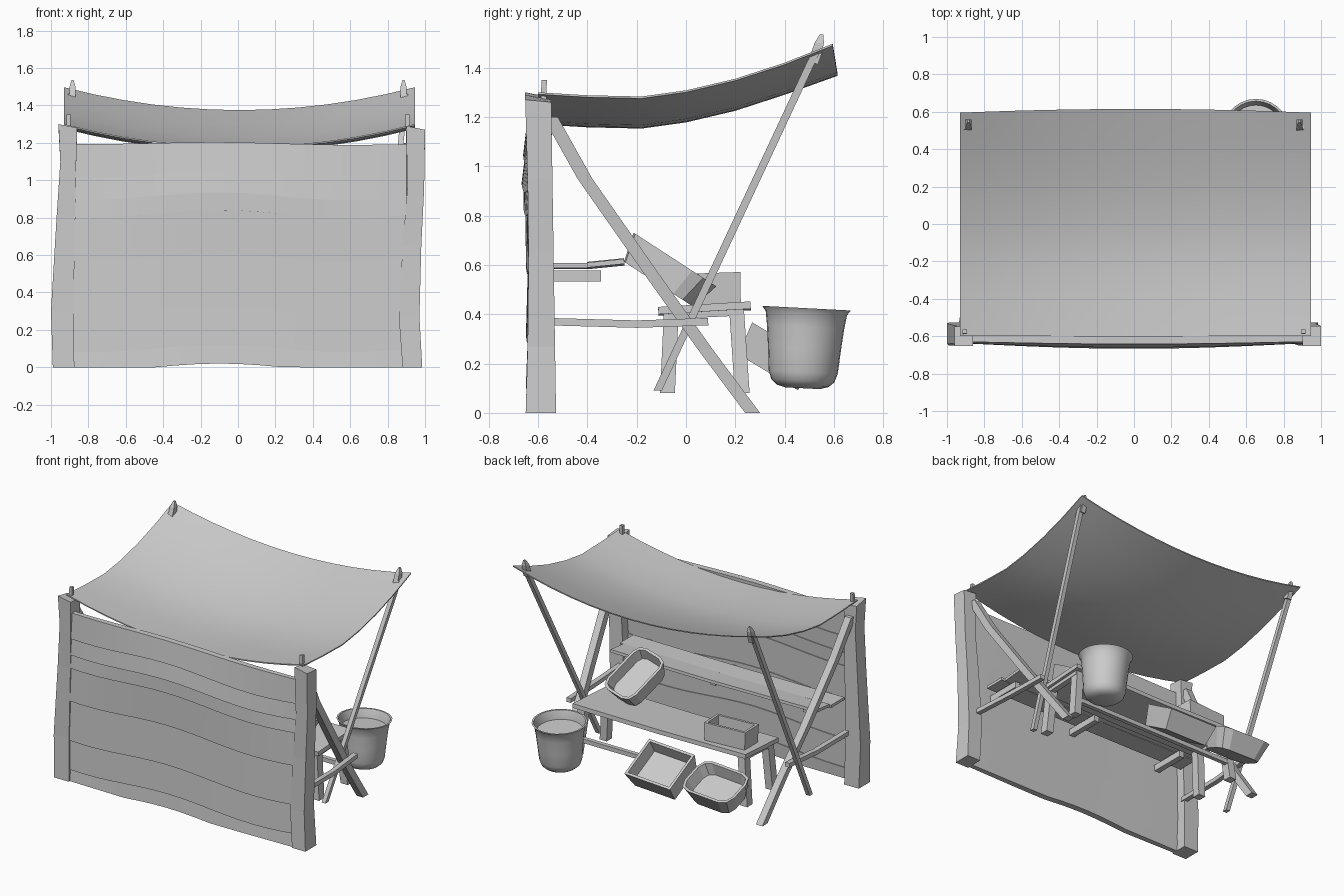
import bpy, bmesh, math
from mathutils import Vector, Matrix

if "Cube" in bpy.data.objects:
    bpy.data.objects.remove(bpy.data.objects["Cube"])


def loft(name, rings, smooth=False, matrix=None):
    """Skin a list of equal-length closed rings and cap both ends."""
    bm = bmesh.new()
    vs = [[bm.verts.new(p) for p in r] for r in rings]
    n = len(rings[0])
    for a, b in zip(vs, vs[1:]):
        for i in range(n):
            j = (i + 1) % n
            bm.faces.new((a[i], a[j], b[j], b[i]))
    bm.faces.new(vs[0][::-1])
    bm.faces.new(vs[-1])
    bmesh.ops.recalc_face_normals(bm, faces=bm.faces)
    me = bpy.data.meshes.new(name)
    bm.to_mesh(me)
    bm.free()
    ob = bpy.data.objects.new(name, me)
    bpy.context.collection.objects.link(ob)
    if matrix:
        ob.matrix_world = matrix
    if smooth:
        bpy.ops.object.select_all(action='DESELECT')
        ob.select_set(True)
        bpy.context.view_layer.objects.active = ob
        bpy.ops.object.shade_smooth_by_angle(angle=math.radians(35))
    return ob


def beam(name, pts, w, d, side=(1, 0, 0), flat=False):
    """Rectangular timber along a path: w across 'side', d the other way; flat = level-cut ends."""
    pts = [Vector(p) for p in pts]
    s = Vector(side)
    rings = []
    for i, p in enumerate(pts):
        t = (pts[min(i + 1, len(pts) - 1)] - pts[max(i - 1, 0)]).normalized()
        o = Vector((0, 1, 0)) if flat else t.cross(s).normalized()
        rings.append([p + s * a * w / 2 + o * b * d / 2
                      for a, b in ((-1, -1), (1, -1), (1, 1), (-1, 1))])
    return loft(name, rings)


def rounded_rect(w, l, r, z, seg):
    pts = []
    for k, (sx, sy) in enumerate(((1, 1), (-1, 1), (-1, -1), (1, -1))):
        if seg == 0:
            pts.append((sx * w / 2, sy * l / 2, z))
            continue
        for i in range(seg + 1):
            a = math.pi / 2 * (k + i / seg)
            pts.append((sx * (w / 2 - r) + r * math.cos(a), sy * (l / 2 - r) + r * math.sin(a), z))
    return pts


def tray(name, w, l, h, loc, tilt, yaw, taper, r=0.0, seg=0, t=0.018):
    """Open container, origin at the centre of its rim."""
    f = 0.6
    k = 1 - (1 - taper) * f
    rings = [rounded_rect(w * taper, l * taper, r * taper, -h, seg),
             rounded_rect(w, l, r, 0, seg),
             rounded_rect(w - 2 * t, l - 2 * t, r * 0.8, 0, seg),
             rounded_rect(w * k - 2 * t, l * k - 2 * t, r * 0.7, -h * f, seg)]
    m = (Matrix.Translation(loc) @ Matrix.Rotation(math.radians(tilt), 4, 'X')
         @ Matrix.Rotation(math.radians(yaw), 4, 'Z'))
    loft(name, rings, matrix=m)


# Corner posts, slightly crooked: (z, x left, x right)
POSTS = {
    'left_post': ((0, -.99, -.875), (.3, -1.0, -.88), (.8, -.97, -.87), (1.1, -.95, -.865), (1.28, -.96, -.86)),
    'right_post': ((0, .88, .985), (.27, .86, .97), (.65, .88, .98), (.95, .905, .995), (1.27, .9, 1.0))}
for name, rows in POSTS.items():
    rings = []
    for z, a, b in rows:
        y0, y1 = -.65 + .012 * math.sin(z * 2.6), -.527 - .02 * z / 1.3
        dz = .02 if z > 1.2 else 0
        rings.append([(a, y0, z + dz), (b, y0, z), (b, y1, z - dz / 2), (a, y1, z)])
    loft(name, rings)

# Wavy wall boards, slightly lapped
edges = [0, .1, .305, .585, .82, .915, 1.03, 1.197]
for i, (z0, z1) in enumerate(zip(edges, edges[1:])):
    rings = []
    for k in range(17):
        x = -.89 + 1.79 * k / 16

        def wave(z):
            amp = .006 if z > 1.1 else .02
            return max(0, z + amp * math.cos((x + .1) * 4.6)) - .003 * x * z

        def front(z):
            return -.632 - math.cos(x * 1.7) * (.012 + .018 * math.exp(-((z - .93) / .15) ** 2))
        rings.append([(x, front(z0) - .005, wave(z0)), (x, front(z1) + .003, wave(z1)),
                      (x, -.598, wave(z1)), (x, -.604, wave(z0))])
    loft('wall_board', rings, smooth=True)

# Sagging cloth canopy
profile = [(-.6, 1.3), (-.4, 1.288), (-.18, 1.283), (0, 1.308), (.2, 1.355), (.4, 1.42), (.595, 1.497)]
N = 12
rings = []
for k in range(N + 1):
    u = -1 + 2 * k / N
    top = [(.008 + u * .937, y + (.02 * (1 - u * u) if y > .5 else 0), z - .122 * (1 - u * u))
           for y, z in profile]
    rings.append(top + [(x, y, z - .008) for x, y, z in reversed(top)])
loft('canopy', rings, smooth=True)

# Side frames: canopy poles, braces, rails and pegs
for s, foot, brace_x in ((-1, -.89, -.785), (1, .765, .79)):
    beam('canopy_pole', [(foot, -.115, .09), (s * .895, .525, 1.46)], .03, .034, flat=True)
    beam('pole_tip', [(s * .885, .515, 1.42), (s * .885, .535, 1.475)], .034, .042)
    loft('pole_tip_point', [[(s * .885 + a * w, y + b * w * 1.2, z) for a, b in ((-1, -1), (1, -1), (1, 1), (-1, 1))]
                            for y, z, w in ((.53, 1.46, .017), (.54, 1.5, .016), (.55, 1.535, .006))])
    beam('side_brace', [(s * .91, -.55, 1.2), (s * .885, -.41, .95), (s * .845, -.13, .55),
                        (brace_x + s * .02, .08, .255), (brace_x, .27, 0)], .05, .06, flat=True)
    beam('side_rail', [(s * .89, -.56, .37), (s * .88, -.2, .36), (s * .86, .09, .37)], .035, .03)
    beam('post_peg', [(s * .91, -.58, 1.2), (s * .905, -.575, 1.35)], .022, .022)

# Shelf of two boards on brackets
beam('shelf_back_board', [(-.86, -.475, .597), (0, -.475, .593), (.8, -.475, .597)], .15, .02, (0, 1, 0))
beam('shelf_front_board', [(-.85, -.325, .61), (0, -.325, .6), (.77, -.325, .607)], .15, .02,
     Vector((0, 1, .1)).normalized())
for x in (-.7, .03, .71):
    beam('shelf_bracket', [(x, -.61, .555), (x, -.345, .555)], .04, .045)

# Bench top, legs and stretcher
beam('bench_top', [(-.65, .075, .426), (.03, .075, .42), (.71, .075, .426)], .375, .03,
     Vector((0, 1, .06)).normalized())
for x in (-.61, .67):
    beam('bench_back_leg', [(x * 1.02, -.075, .08), (x * .98, -.06, .405)], .055, .06, flat=True)
    beam('bench_front_leg', [(x * 1.04, .228, .08), (x * .98, .205, .42)], .055, .06, flat=True)
    beam('bench_cross_rail', [(x, -.07, .395), (x, .23, .41)], .04, .03)
beam('bench_stretcher', [(-.65, .232, .2), (.7, .232, .2)], .03, .03, (0, 1, 0))

# Crates and trays
tray('bench_crate', .31, .17, .135, (-.445, .125, .568), 2, 4, .97)
tray('leaning_tray', .27, .38, .12, (.44, -.045, .622), -33, -14, .84, .07, 2)
tray('lower_crate', .37, .30, .14, (-.075, .405, .285), -31, -3, .88)
tray('lower_tray', .41, .29, .135, (-.53, .425, .288), -23, -4, .8, .08, 2)

# Bucket with contents
bucket = [(.07, .0), (.105, .01), (.128, .03), (.14, .065), (.148, .16), (.157, .25), (.165, .305), (.18, .325),
          (.168, .325), (.155, .29), (.15, .265)]
rings = [[(r * math.cos(a), r * math.sin(a), z)
          for a in (2 * math.pi * k / 28 for k in range(28))] for r, z in bucket]
loft('bucket', rings, smooth=True,
     matrix=Matrix.Translation((.652, .472, .1)) @ Matrix.Rotation(math.radians(-3), 4, 'X'))
